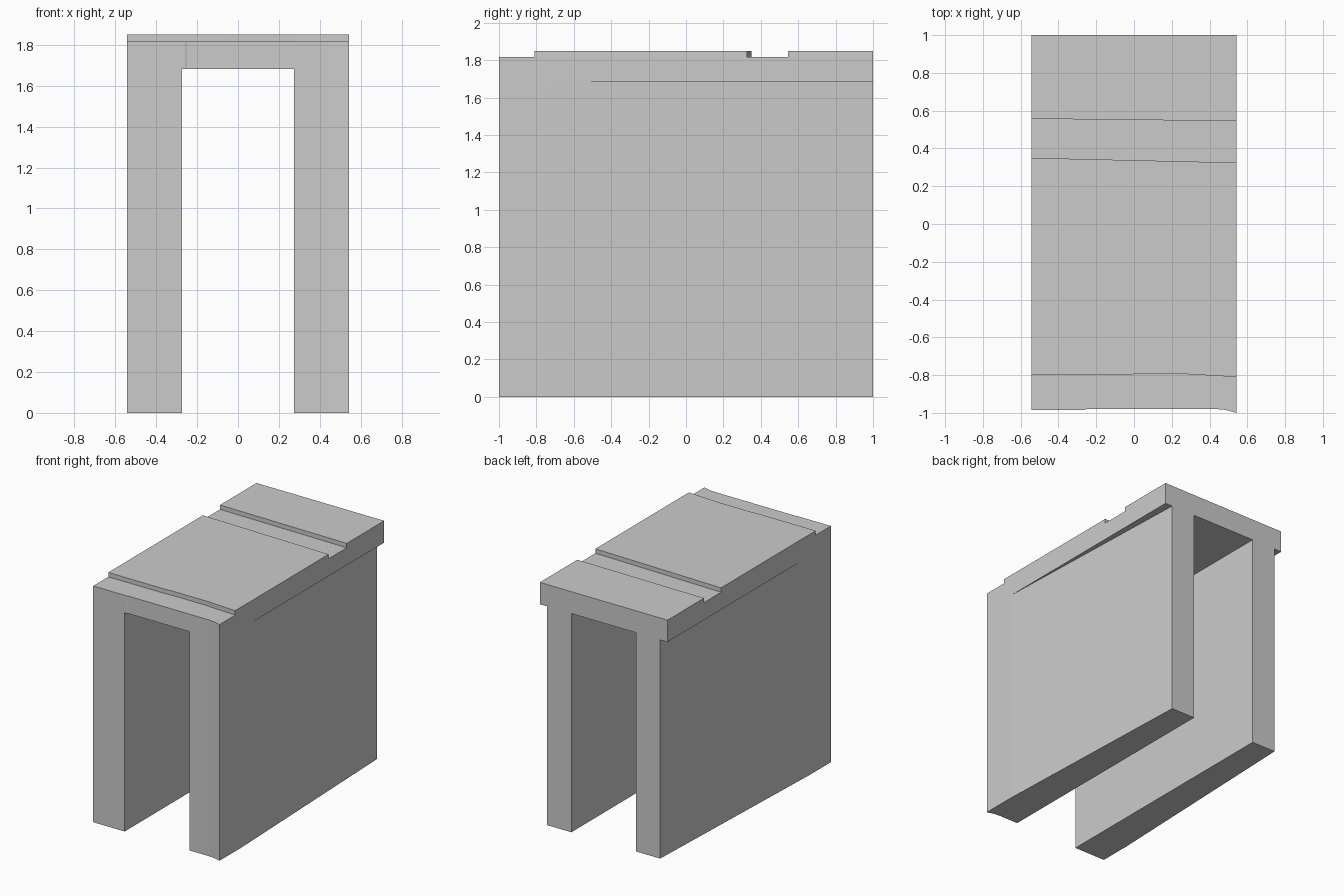
import bpy, bmesh

if "Cube" in bpy.data.objects:
    bpy.data.objects.remove(bpy.data.objects["Cube"])


def prism(name, plan, z0, z1):
    """Extrude a plan outline (x, y) from z0 up to z1."""
    bm = bmesh.new()
    face = bm.faces.new([bm.verts.new((x, y, z0)) for x, y in plan])
    top = bmesh.ops.extrude_face_region(bm, geom=[face])["geom"]
    for v in top:
        if isinstance(v, bmesh.types.BMVert):
            v.co.z = z1
    bmesh.ops.recalc_face_normals(bm, faces=bm.faces)
    me = bpy.data.meshes.new(name)
    bm.to_mesh(me)
    bm.free()
    ob = bpy.data.objects.new(name, me)
    bpy.context.collection.objects.link(ob)
    return ob


def cut(target, plan, z0, z1):
    """Subtract a prism from the target and discard the cutter."""
    cutter = prism("cutter", plan, z0, z1)
    cutter.hide_render = True
    mod = target.modifiers.new("cut", 'BOOLEAN')
    mod.operation = 'DIFFERENCE'
    mod.solver = 'EXACT'
    mod.object = cutter
    bpy.context.view_layer.objects.active = target
    bpy.ops.object.modifier_apply(modifier=mod.name)
    bpy.data.objects.remove(cutter)


# Solid block with the slightly uneven front edge
outline = [(-0.543, -0.984), (-0.26, -0.984), (-0.25, -0.98), (0.44, -0.98),
           (0.485, -0.984), (0.543, -1), (0.543, 1), (-0.543, 1)]
body = prism("arch_block", outline, 0, 1.85)

# Passage through the middle
cut(body, [(-0.275, -1.2), (0.275, -1.2), (0.275, 1.2), (-0.275, 1.2)], -0.2, 1.682)

# Outer walls taper inwards to the back, leaving the roof overhanging
for s in (-1, 1):
    cut(body, [(s * 0.543, -0.73), (s * 0.8, -0.73), (s * 0.8, 1.2), (s * 0.473, 1.2)],
        -0.2, 1.682)

# Front ledge on the roof
cut(body, [(-0.8, -1.2), (0.8, -1.2), (0.8, -0.815), (0.543, -0.81), (0.28, -0.795),
           (0, -0.795), (-0.05, -0.8), (-0.8, -0.8)], 1.816, 2)

# Groove across the roof
cut(body, [(-0.8, 0.355), (-0.543, 0.35), (0.543, 0.325), (0.8, 0.32),
           (0.8, 0.543), (0.543, 0.545), (-0.543, 0.557), (-0.8, 0.56)], 1.816, 2)
